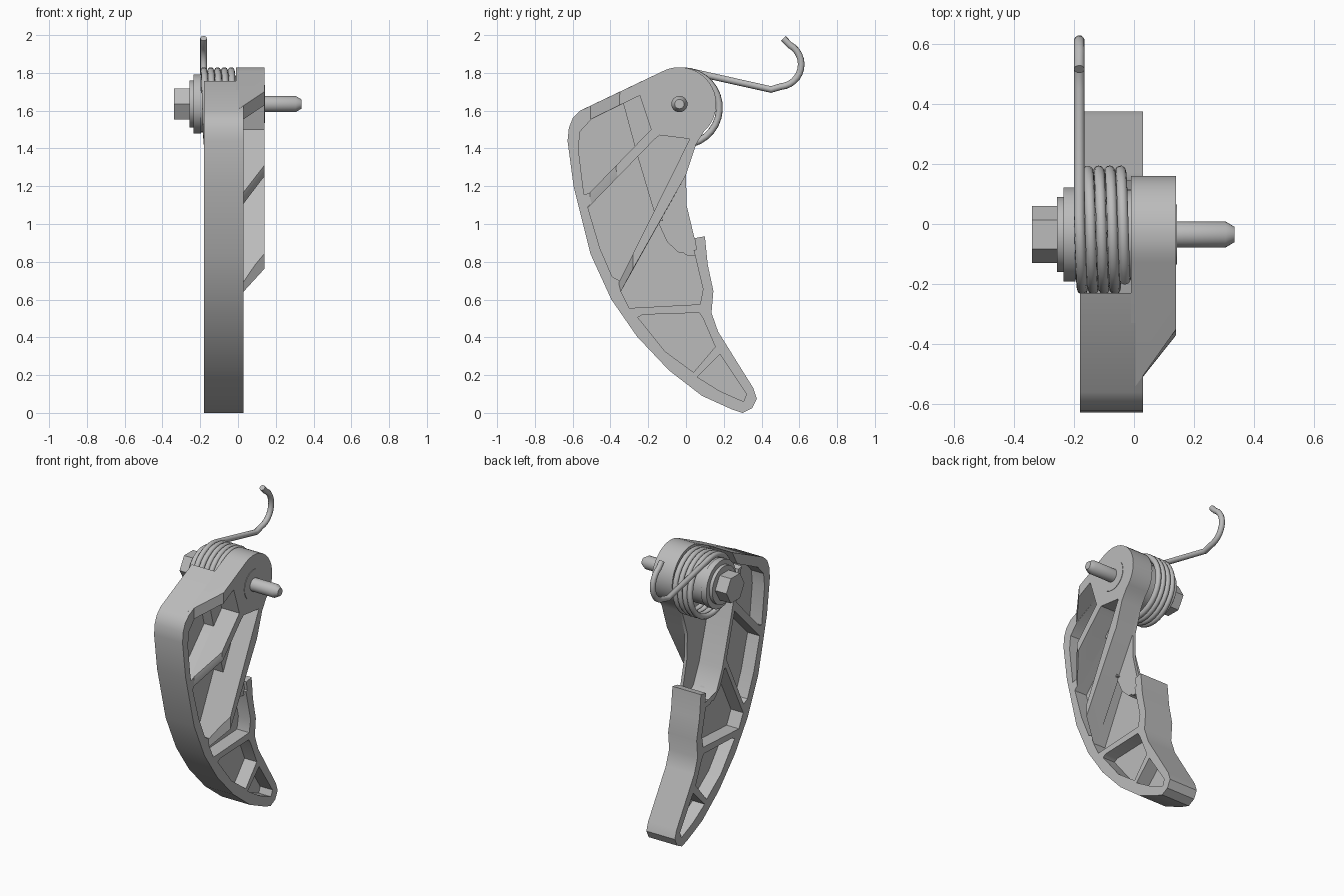
import bpy, bmesh, math

if "Cube" in bpy.data.objects:
    bpy.data.objects.remove(bpy.data.objects["Cube"], do_unlink=True)

grey = bpy.data.materials.new("plain grey")
grey.use_nodes = True
COLOUR = (0.5, 0.5, 0.5, 1)
grey.diffuse_color = COLOUR
grey.node_tree.nodes["Principled BSDF"].inputs["Base Color"].default_value = COLOUR

PIVOT = (-0.035, 1.635)


def finish(ob, angle=32):
    if not ob.data.materials:
        ob.data.materials.append(grey)
    bpy.ops.object.select_all(action='DESELECT')
    ob.select_set(True)
    bpy.context.view_layer.objects.active = ob
    bpy.ops.object.shade_smooth_by_angle(angle=math.radians(angle))
    return ob


def loft(name, rings):
    """Join (x, yz points) rings of equal length into a capped solid."""
    bm = bmesh.new()
    loops = [[bm.verts.new((x, y, z)) for y, z in pts] for x, pts in rings]
    n = len(loops[0])
    bm.faces.new(loops[0])
    bm.faces.new(loops[-1])
    for a, b in zip(loops, loops[1:]):
        for i in range(n):
            bm.faces.new((a[i], a[(i + 1) % n], b[(i + 1) % n], b[i]))
    bmesh.ops.recalc_face_normals(bm, faces=bm.faces[:])
    me = bpy.data.meshes.new(name)
    bm.to_mesh(me)
    bm.free()
    ob = bpy.data.objects.new(name, me)
    bpy.context.collection.objects.link(ob)
    return finish(ob)


def prism(name, pts, x0, x1):
    return loft(name, [(x0, pts), (x1, pts)])


def arc(centre, r, a0, a1, n):
    return [(centre[0] + r * math.cos(math.radians(a0 + (a1 - a0) * i / n)),
             centre[1] + r * math.sin(math.radians(a0 + (a1 - a0) * i / n))) for i in range(n + 1)]


def turned(name, profile, sides=40):
    return loft(name, [(x, arc(PIVOT, r, 0, 360, sides)[:-1]) for x, r in profile])


def cut(ob, pts, x0, x1):
    tool = prism("cutter", pts, x0, x1)
    tool.hide_render = True
    mod = ob.modifiers.new("pocket", 'BOOLEAN')
    mod.operation, mod.solver, mod.object = 'DIFFERENCE', 'EXACT', tool
    bpy.context.view_layer.objects.active = ob
    bpy.ops.object.modifier_apply(modifier=mod.name)
    bpy.data.objects.remove(tool, do_unlink=True)


# Curved shoe plate
outer = [(-.23, 1.757), (-.56, 1.60), (-.60, 1.56), (-.62, 1.51), (-.627, 1.44), (-.595, 1.20),
         (-.505, .84), (-.395, .60), (-.26, .405), (-.09, .225), (.085, .09), (.24, .02),
         (.30, 0), (.35, .025), (.375, .075), (.357, .13), (.17, .43), (.135, .53),
         (.145, .645), (.115, .785), (.10, .935), (.045, .925)]
inner = [(.055, .865), (-.035, .845), (-.10, .905), (-.16, 1.035), (-.26, 1.37), (-.33, 1.63)]
edge = [(y + .03, z) for y, z in inner[2:]]
plate = prism("shoe_plate", outer + inner[:2] + edge, -.18, .03)

pockets = [
    [(-.54, 1.155), (-.57, 1.40), (-.56, 1.49), (-.50, 1.555), (-.245, 1.68), (-.185, 1.50), (-.51, 1.165)],
    [(-.52, 1.09), (-.165, 1.45), (-.14, 1.47), (.02, 1.45), (-.35, .70), (-.39, .72), (-.455, .87)],
    [(-.16, 1.015), (-.345, .645), (-.30, .555), (.075, .575), (.09, .655), (.04, .865), (0, 1.02)],
    [(-.255, .505), (-.23, .52), (.07, .53), (.09, .50), (.155, .35), (.04, .215), (-.11, .325)],
    [(.18, .31), (.06, .19), (.18, .115), (.305, .06), (.32, .10)],
]
for p in pockets:
    cut(plate, p, -.06, .3)
    cut(plate, p, -.3, -.09)
finish(plate)

# Wall that borders the spring recess
wall = inner + [(y + .035, z - .01) for y, z in reversed(inner[1:])] + [(.056, .83)]
prism("recess_wall", wall, -.18, .01)

# Pivot arm: thin web, then raised boss and two ribs with sloping ends
boss = arc(PIVOT, .195, 118, -48, 20)
neck = [(.055, 1.425), (0, 1.26)]
prism("arm_web", boss + neck + [(.003, 1.10), (.045, .925)] + inner + [(-.33, 1.71)], -.01, .01)
arm = loft("pivot_arm", [
    (.005, boss + neck + [(-.36, .615), (-.38, .69), (-.54, 1.10), (-.54, 1.61)]),
    (.14, boss + neck + [(-.28, .763), (-.28, .88), (-.37, 1.29), (-.35, 1.70)])])
cut(arm, [(-.245, 1.68), (-.185, 1.50), (-.7, .97), (-.7, 1.46)], -.1, .3)
cut(arm, [(-.165, 1.45), (-.14, 1.47), (.02, 1.45), (-.45, .50), (-.7, .90)], -.1, .3)
finish(arm)

# Pivot bolt, sleeve and washers
turned("sleeve", [(-.2, .15), (0, .15)])
turned("large_washer", [(-.235, .157), (-.195, .157)])
turned("small_washer", [(-.257, .125), (-.235, .125)])
turned("bolt_head", [(-.34, .095), (-.255, .095)], 6)
turned("bolt_collar", [(.13, .10), (.143, .10)])
turned("bolt_pin", [(.13, .043), (.305, .043), (.335, .025)], 24)

# Torsion spring with hooked tail
coil_centre, coil_r, turns, steps = (-.02, 1.615), .197, 4.2, 130
path = []
for i in range(steps + 1):
    t = i / steps
    a = math.radians(76 + 360 * turns * (1 - t))
    path.append((-.03 - .152 * t, coil_centre[0] + coil_r * math.cos(a), coil_centre[1] + coil_r * math.sin(a)))
hook = [(.45, 1.712)] + arc((.492, 1.845), .118, -85, 62, 12) + [(.515, 1.983)]
path += [(-.182, y, z) for y, z in hook]
curve = bpy.data.curves.new("spring", 'CURVE')
curve.dimensions = '3D'
curve.bevel_depth, curve.bevel_resolution, curve.use_fill_caps = .018, 3, True
line = curve.splines.new('POLY')
line.points.add(len(path) - 1)
for point, co in zip(line.points, path):
    point.co = (*co, 1)
spring = bpy.data.objects.new("spring", curve)
bpy.context.collection.objects.link(spring)
curve.materials.append(grey)
bpy.ops.object.select_all(action='DESELECT')
spring.select_set(True)
bpy.context.view_layer.objects.active = spring
bpy.ops.object.convert(target='MESH')
finish(bpy.context.view_layer.objects.active, 50)
